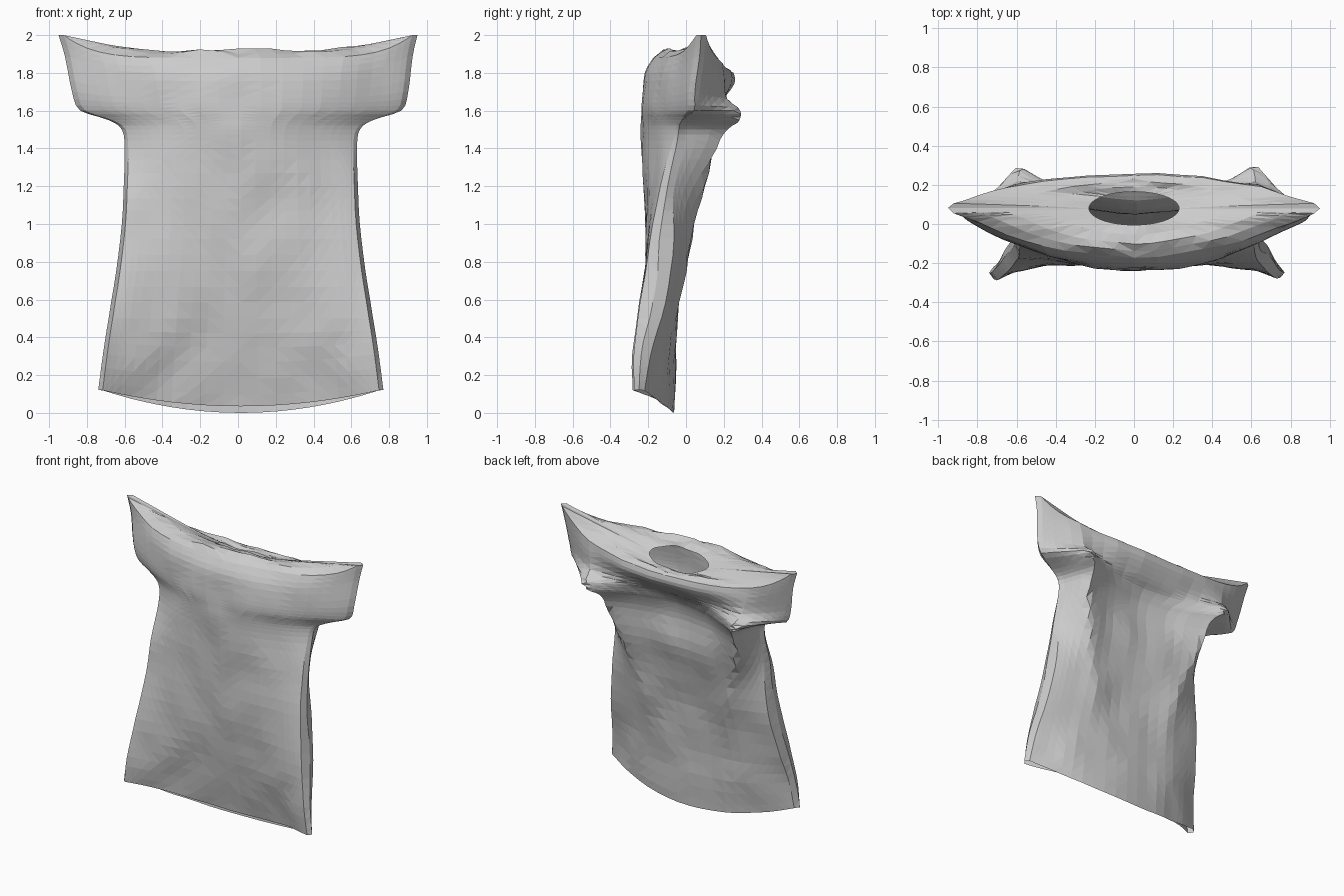
import bpy, bmesh, math
from mathutils import Vector, noise

default = bpy.data.objects.get("Cube")
if default:
    bpy.data.objects.remove(default, do_unlink=True)

# Cloth colour
cloth = bpy.data.materials.new("grey_cloth")
cloth.use_nodes = True
GREY = (0.6, 0.6, 0.6, 1)
cloth.diffuse_color = GREY
cloth.node_tree.nodes["Principled BSDF"].inputs["Base Color"].default_value = GREY

# Height, half width, front centre y, front side y,
# back centre y, back ridge y, back ridge position across the half width
LEVELS = [
    (0.00, 0.755, -0.095, -0.28, -0.065, -0.15, 0.75),
    (0.25, 0.73, -0.14, -0.28, -0.055, -0.09, 0.65),
    (0.50, 0.70, -0.175, -0.26, -0.045, -0.05, 0.55),
    (0.75, 0.66, -0.205, -0.22, -0.03, 0.0, 0.54),
    (1.00, 0.63, -0.215, -0.18, 0.015, 0.05, 0.65),
    (1.20, 0.62, -0.225, -0.14, 0.06, 0.10, 0.78),
    (1.40, 0.615, -0.235, -0.08, 0.055, 0.16, 0.87),
    (1.50, 0.63, -0.24, -0.06, 0.07, 0.22, 0.87),
    (1.55, 0.70, -0.24, -0.04, 0.09, 0.29, 0.86),
    (1.60, 0.85, -0.24, 0.01, 0.12, 0.30, 0.74),
    (1.67, 0.89, -0.235, 0.02, 0.18, 0.22, 0.70),
    (1.80, 0.92, -0.22, 0.05, 0.255, 0.20, 0.70),
    (1.88, 0.95, -0.17, 0.06, 0.25, 0.19, 0.70),
]
N = 24          # columns on each panel
STEPS = 3       # rows between levels


def spline(a, b, c, d, t):
    return [0.5 * (2 * q + (r - p) * t + (2 * p - 5 * q + 4 * r - s) * t ** 2
                   + (3 * q - p - 3 * r + s) * t ** 3)
            for p, q, r, s in zip(a, b, c, d)]


def cloth_point(level, u, side):
    """side: -1 front panel, 1 back panel, 0 side seam"""
    z, w, fc, fs, bc, br, ridge = level
    top = min(1, max(0, (z - 1.6) / 0.28))
    hem = max(0, 1 - z / 0.5)
    x = w * u * (1 if side == 0 else 0.97) + 0.015 * (1 - top)
    a = abs(u)
    front = fc + (fs - fc) * a ** (2 + 0.7 * hem)
    # Back runs from the hollow centre to a fold, then forward to the side
    side_depth = 0.05 + 0.09 * math.exp(-((z - 0.7) / 0.5) ** 2)
    if a < ridge:
        back = bc + (br - bc) * (a / ridge) ** 2
    else:
        back = br + (fs + side_depth - br) * (a - ridge) / (1 - ridge)
    y = {-1: front, 0: (front + back) / 2, 1: back}[side]
    # Curved hem, raised shoulder tips, lower back neckline
    lifted = z + 0.12 * u * u * hem + 0.12 * top * u ** 6
    if side == 1:
        lifted -= 0.08 * top * (1 - u * u)
    elif side == -1:
        lifted += 0.035 * hem * (1 - u * u)
    wrinkle = 0.014 * noise.noise(Vector((x * 5, y * 5 + side * 3, z * 4)))
    return Vector((x, y + wrinkle, lifted))


us = [0.999 * math.sin(math.pi * (i / N - 0.5)) for i in range(N + 1)]
layout = ([(u, -1) for u in us] + [(1, 0)]
          + [(u, 1) for u in reversed(us)] + [(-1, 0)])
rings = []

# Body and sleeves as one loft
for i in range(len(LEVELS) - 1):
    a, b, c = LEVELS[max(i - 1, 0)], LEVELS[i], LEVELS[i + 1]
    d = LEVELS[min(i + 2, len(LEVELS) - 1)]
    for k in range(STEPS):
        level = spline(a, b, c, d, k / STEPS)
        rings.append([cloth_point(level, u, s) for u, s in layout])
rim = [cloth_point(LEVELS[-1], u, s) for u, s in layout]
rings.append(rim)

# Shoulder cloth gathering in to the tilted neck opening
for f, raise_z in ((0.2, 0.03), (0.42, 0.04), (0.7, 0.02), (1.0, 0.0)):
    ring = []
    for p, (u, side) in zip(rim, layout):
        across = side * math.sqrt(1 - u * u)
        neck = Vector((0.23 * u, 0.08 + 0.085 * across, 1.85 - 0.04 * across))
        q = p.lerp(neck, f)
        bump = 0.02 * noise.noise(Vector((q.x * 6, q.y * 9, f * 3)))
        q.z += (raise_z * (0.3 if side == 1 else 1) + bump) * (1 - u ** 8)
        ring.append(q)
    rings.append(ring)

# Skin the rings
bm = bmesh.new()
rows = [[bm.verts.new(p) for p in ring] for ring in rings]
count = len(layout)
for low, high in zip(rows, rows[1:]):
    for j in range(count):
        k = (j + 1) % count
        bm.faces.new((low[j], low[k], high[k], high[j]))
bmesh.ops.triangulate(bm, faces=bm.faces[:])
bmesh.ops.recalc_face_normals(bm, faces=bm.faces[:])
mesh = bpy.data.meshes.new("shirt")
bm.to_mesh(mesh)
bm.free()
mesh.materials.append(cloth)
shirt = bpy.data.objects.new("shirt", mesh)
bpy.context.collection.objects.link(shirt)
